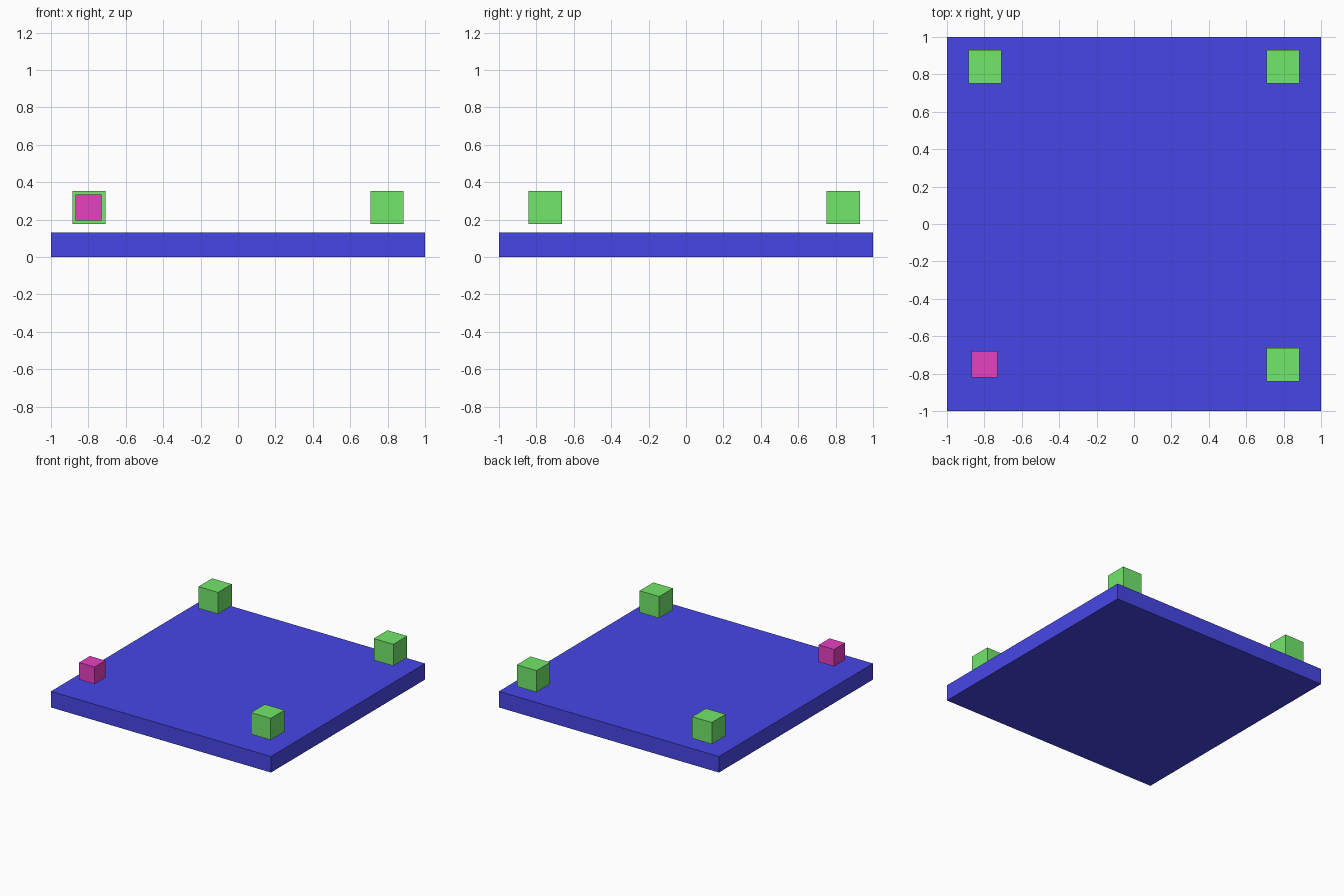
import bpy

if "Cube" in bpy.data.objects:
    bpy.data.objects.remove(bpy.data.objects["Cube"])


def material(name, rgb):
    mat = bpy.data.materials.new(name)
    mat.diffuse_color = (*rgb, 1.0)
    mat.use_nodes = True
    mat.node_tree.nodes["Principled BSDF"].inputs["Base Color"].default_value = mat.diffuse_color
    return mat


def box(name, center, size, mat):
    bpy.ops.mesh.primitive_cube_add(size=1, location=center)
    obj = bpy.context.object
    obj.name = name
    obj.scale = size
    bpy.ops.object.transform_apply(location=False, rotation=False, scale=True)
    obj.data.materials.append(mat)
    return obj


blue = material("blue", (0.062, 0.062, 0.80))
green = material("green", (0.170, 0.80, 0.145))
magenta = material("magenta", (0.80, 0.052, 0.53))

# Base slab
SLAB_H = 0.132
box("base_slab", (0, 0, SLAB_H / 2), (2, 2, SLAB_H), blue)

# Corner cubes hovering above the slab
CUBE_Z = 0.265
corners = [
    ("back_left_cube", -0.797, 0.841, 0.178, green),
    ("back_right_cube", 0.797, 0.841, 0.178, green),
    ("front_right_cube", 0.797, -0.752, 0.178, green),
    ("front_left_small_cube", -0.80, -0.75, 0.14, magenta),
]
for name, x, y, side, mat in corners:
    box(name, (x, y, CUBE_Z), (side, side, side), mat)
